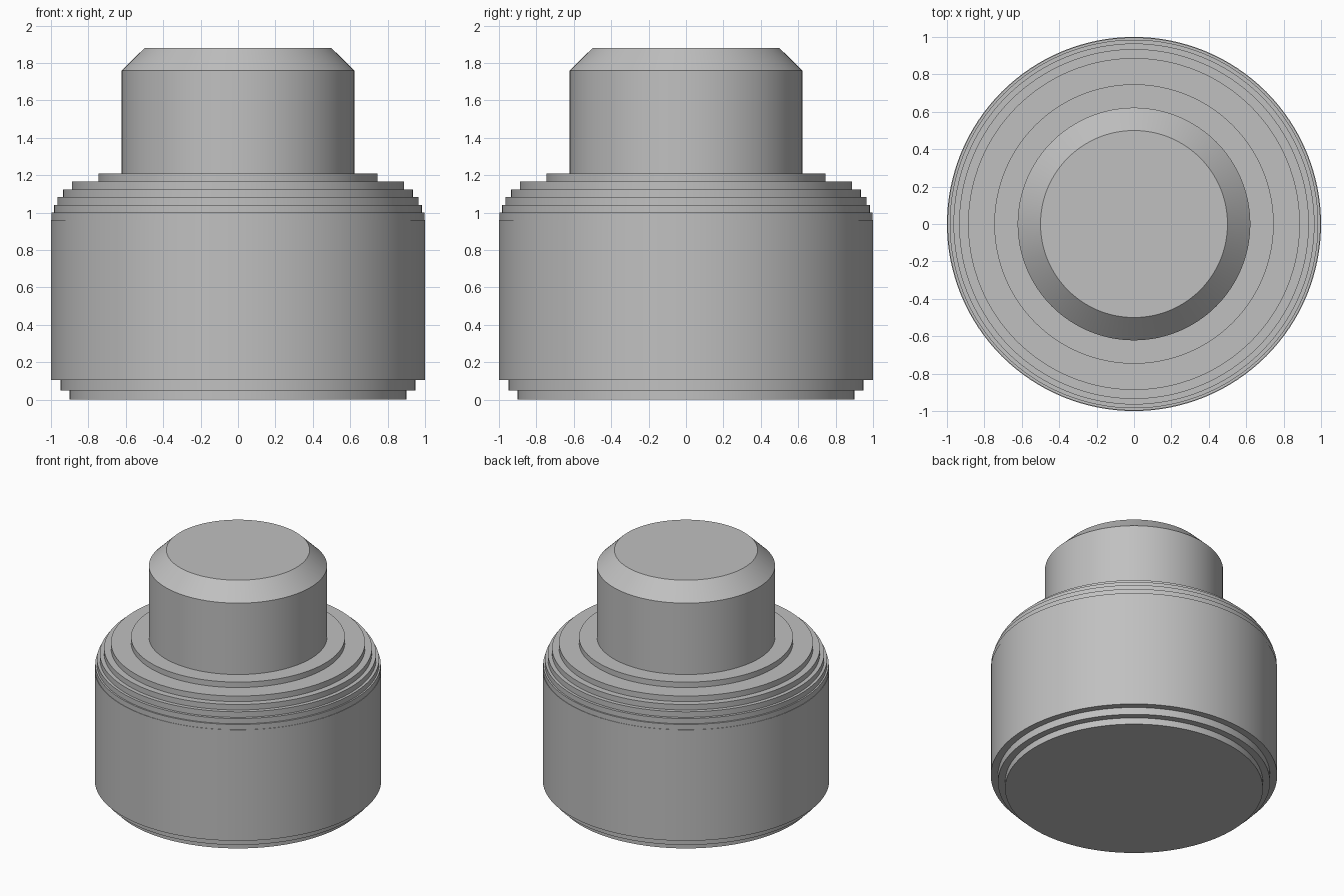
import bpy
import bmesh
from math import radians, tau
from mathutils import Matrix

cube = bpy.data.objects.get("Cube")
if cube:
    bpy.data.objects.remove(cube, do_unlink=True)

grey = bpy.data.materials.new("plain grey")
grey.use_nodes = True
tone = (0.53, 0.53, 0.53, 1)
grey.diffuse_color = tone
grey.node_tree.nodes["Principled BSDF"].inputs["Base Color"].default_value = tone

SEGMENTS = 128


def lathe(name, profile):
    """Revolve (radius, height) points around z; points on the axis close the ends."""
    bm = bmesh.new()
    verts = [bm.verts.new((r, 0, z)) for r, z in profile]
    edges = [bm.edges.new(pair) for pair in zip(verts, verts[1:])]
    bmesh.ops.spin(bm, geom=verts + edges, cent=(0, 0, 0), axis=(0, 0, 1),
                   angle=tau, steps=SEGMENTS, use_merge=True)
    bmesh.ops.remove_doubles(bm, verts=bm.verts, dist=0.0001)
    bmesh.ops.recalc_face_normals(bm, faces=bm.faces)
    mesh = bpy.data.meshes.new(name)
    bm.to_mesh(mesh)
    bm.free()
    mesh.materials.append(grey)
    obj = bpy.data.objects.new(name, mesh)
    bpy.context.collection.objects.link(obj)
    bpy.ops.object.select_all(action="DESELECT")
    obj.select_set(True)
    bpy.context.view_layer.objects.active = obj
    bpy.ops.object.shade_smooth_by_angle(angle=radians(30))
    return obj


# Housing: stepped foot, straight wall and stepped shoulder, as (radius, top of step)
steps = [(0.90, 0.05), (0.95, 0.105), (1.0, 0.96), (0.997, 1.0), (0.985, 1.04),
         (0.965, 1.083), (0.935, 1.125), (0.887, 1.168), (0.747, 1.21)]
KNOB_RADIUS = 0.622
outline = [(0, 0)]
for radius, top in steps:
    outline += [(radius, outline[-1][1]), (radius, top)]
outline.append((KNOB_RADIUS, outline[-1][1]))
lathe("housing", outline)

# Knob: straight post with a chamfered top
lathe("knob", [(KNOB_RADIUS, 1.21), (KNOB_RADIUS, 1.76), (0.5, 1.88), (0, 1.88)])
